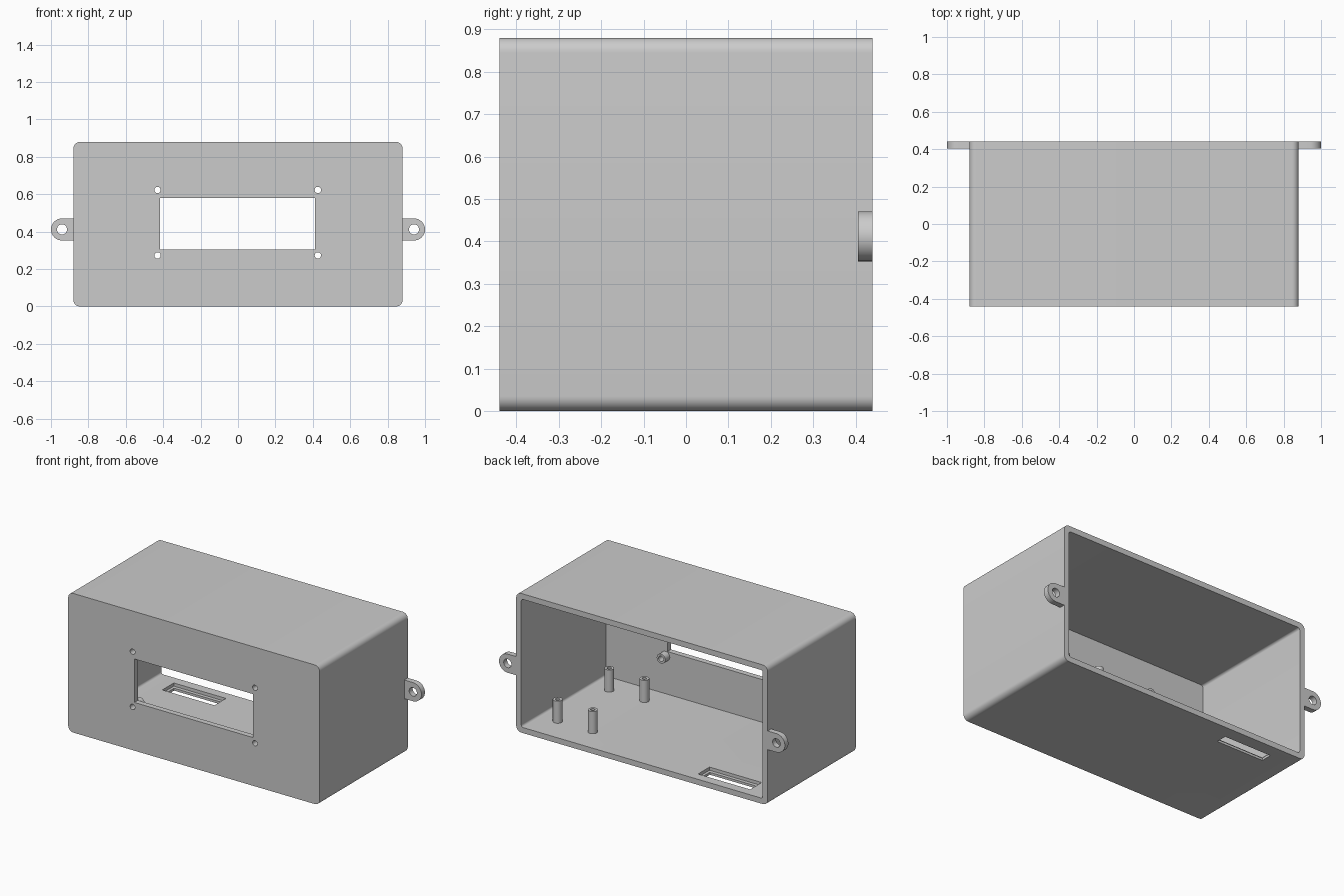
import bpy, bmesh, math

cube = bpy.data.objects.get("Cube")
if cube:
    bpy.data.objects.remove(cube, do_unlink=True)

# Main dimensions
HALF_W, HALF_D, HEIGHT, WALL = 0.88, 0.44, 0.88, 0.035
INNER_FRONT = -HALF_D + WALL
TAB_Z, TAB_R = 0.412, 0.059

grey = bpy.data.materials.new("plain grey plastic")
grey.use_nodes = True
COLOUR = (0.6, 0.6, 0.6, 1)
grey.diffuse_color = COLOUR
grey.node_tree.nodes["Principled BSDF"].inputs["Base Color"].default_value = COLOUR


def outline(cx, cy, w, h, r, steps=8):
    """Rounded rectangle; a radius of zero gives square corners."""
    if r == 0:
        steps = 0
    pts = []
    for k, (sx, sy) in enumerate([(1, 1), (-1, 1), (-1, -1), (1, -1)]):
        for i in range(steps + 1):
            a = (k + (i / steps if steps else 0)) * math.pi / 2
            p = (cx + sx * (w / 2 - r) + r * math.cos(a),
                 cy + sy * (h / 2 - r) + r * math.sin(a))
            if not pts or math.dist(p, pts[-1]) > 1e-5:
                pts.append(p)
    if math.dist(pts[0], pts[-1]) < 1e-5:
        pts.pop()
    return pts


def circle(cx, cy, r):
    return outline(cx, cy, 2 * r, 2 * r, r)


def prism(name, pts, axis, start, end):
    """Extrude an outline along y (outline in x, z) or along z (outline in x, y)."""
    place = (lambda p, t: (p[0], t, p[1])) if axis == "y" else (lambda p, t: (p[0], p[1], t))
    bm = bmesh.new()
    ends = [[bm.verts.new(place(p, t)) for p in pts] for t in (start, end)]
    for ring in ends:
        bm.faces.new(ring)
    n = len(pts)
    for i in range(n):
        j = (i + 1) % n
        bm.faces.new((ends[0][i], ends[0][j], ends[1][j], ends[1][i]))
    bmesh.ops.recalc_face_normals(bm, faces=bm.faces)
    mesh = bpy.data.meshes.new(name)
    bm.to_mesh(mesh)
    bm.free()
    mesh.materials.append(grey)
    obj = bpy.data.objects.new(name, mesh)
    bpy.context.collection.objects.link(obj)
    return obj


def cut(obj, *cutters):
    """Subtract the cutters from the part, then discard them."""
    for c in cutters:
        c.hide_render = True
        mod = obj.modifiers.new("cut", "BOOLEAN")
        mod.operation, mod.solver, mod.object = "DIFFERENCE", "EXACT", c
    graph = bpy.context.evaluated_depsgraph_get()
    mesh = bpy.data.meshes.new_from_object(obj.evaluated_get(graph))
    obj.modifiers.clear()
    obj.data = mesh
    for c in cutters:
        bpy.data.objects.remove(c, do_unlink=True)
    return obj


def body_outline(inset, r):
    return outline(0, HEIGHT / 2, 2 * (HALF_W - inset), HEIGHT - 2 * inset, r)


parts = []
screws = [(x, z) for x in (-0.43, 0.427) for z in (0.273, 0.623)]

# Open-backed case with display window, screw holes and stepped floor slot
case = prism("case", body_outline(0, WALL), "y", -HALF_D, HALF_D)
cut(case, prism("cavity", body_outline(WALL, 0.015), "y", INNER_FRONT, 1))
cut(case,
    prism("window", outline(-0.002, 0.4425, 0.83, 0.275, 0), "y", -1, -0.3),
    prism("slot_recess", outline(-0.533, 0.323, 0.365, 0.115, 0), "z", 0.015, 0.1),
    prism("slot_opening", outline(-0.533, 0.323, 0.33, 0.07, 0), "z", -0.1, 0.1),
    *[prism("screw_hole", circle(x, z, 0.017), "y", -1, -0.3) for x, z in screws])
parts.append(case)

# Screw bosses behind the window corners
for x, z in screws:
    boss = prism("window_boss", circle(x, z, 0.03), "y", INNER_FRONT, -0.36)
    parts.append(cut(boss, prism("bore", circle(x, z, 0.017), "y", -1, 0)))

# Circuit board posts on the floor
for x in (0.473, 0.719):
    for y in (-0.26, 0.256):
        post = prism("board_post", circle(x, y, 0.028), "z", WALL, 0.175)
        parts.append(cut(post, prism("bore", circle(x, y, 0.013), "z", 0, 1)))

# Round-ended mounting tabs at the back edge
for name, side in (("left_tab", 1), ("right_tab", -1)):
    tab = prism(name, outline(side * 0.9, TAB_Z, 0.2, 2 * TAB_R, TAB_R),
                "y", HALF_D - WALL, HALF_D)
    cut(tab,
        prism("case_space", body_outline(0, WALL), "y", -1, 1),
        prism("bolt_hole", circle(side * 0.941, TAB_Z, 0.027), "y", 0, 1))
    parts.append(tab)

# Smooth the rounded surfaces, keep the edges sharp
bpy.ops.object.select_all(action="DESELECT")
for obj in parts:
    obj.select_set(True)
bpy.context.view_layer.objects.active = case
bpy.ops.object.shade_smooth_by_angle(angle=math.radians(30))
